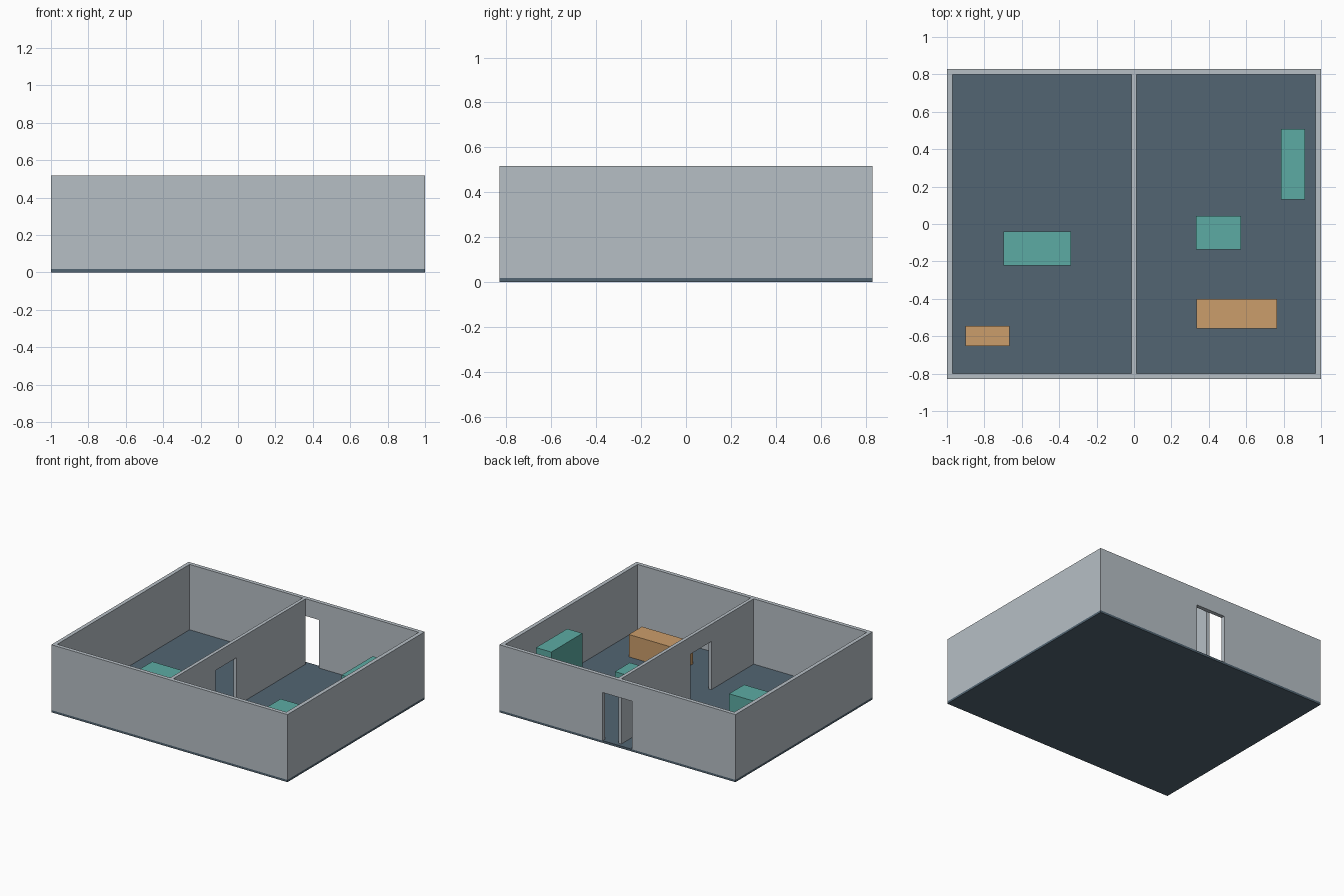
import bpy

if "Cube" in bpy.data.objects:
    bpy.data.objects.remove(bpy.data.objects["Cube"])


def material(name, rgb):
    m = bpy.data.materials.new(name)
    m.diffuse_color = (*rgb, 1)
    m.use_nodes = True
    m.node_tree.nodes["Principled BSDF"].inputs["Base Color"].default_value = m.diffuse_color
    return m


WALL = material("pale grey wall", (0.47, 0.52, 0.56))
FLOOR = material("slate floor", (0.085, 0.13, 0.17))
TEAL = material("teal furniture", (0.107, 0.41, 0.37))
WOOD = material("tan furniture", (0.60, 0.34, 0.145))

W, D, H = 1.0, 0.83, 0.517      # half width, half depth, total height
T, P = 0.03, 0.013              # outer wall thickness, half partition thickness
BASE, DOOR = 0.017, 0.385       # floor top, doorway top


def box(name, x, y, z, mat=None):
    """Axis-aligned box from (min, max) ranges."""
    bpy.ops.mesh.primitive_cube_add(
        size=1, location=[(a + b) / 2 for a, b in (x, y, z)])
    ob = bpy.context.object
    ob.name = name
    ob.scale = [b - a for a, b in (x, y, z)]
    bpy.ops.object.transform_apply(location=False, rotation=False, scale=True)
    if mat:
        ob.data.materials.append(mat)
    return ob


def cut(target, cutter):
    """Boolean subtract, then discard the cutter."""
    mod = target.modifiers.new("opening", "BOOLEAN")
    mod.operation = "DIFFERENCE"
    mod.solver = "EXACT"
    mod.object = cutter
    bpy.context.view_layer.objects.active = target
    bpy.ops.object.modifier_apply(modifier=mod.name)
    bpy.data.objects.remove(cutter)


# Floor slab
box("floor_slab", (-W, W), (-D, D), (0, BASE), FLOOR)

# Outer walls, hollowed, with a doorway in the back wall
walls = box("outer_walls", (-W, W), (-D, D), (BASE, H), WALL)
cut(walls, box("room_cutter", (-W + T, W - T), (-D + T, D - T), (-0.2, 1)))
cut(walls, box("back_door_cutter", (-0.124, 0.124), (D - 0.1, D + 0.1), (-0.1, DOOR)))

# Partition between the two rooms with its own doorway
partition = box("partition_wall", (-P, P), (-D + T, D - T), (BASE, H), WALL)
cut(partition, box("inner_door_cutter", (-0.1, 0.1), (-0.288, -0.038), (-0.1, DOOR)))

# Furniture blocks: name, x range, y range, top height, material
for name, x, y, top, mat in (
    ("tall_cabinet", (0.785, 0.914), (0.131, 0.508), 0.395, TEAL),
    ("low_table", (0.331, 0.572), (-0.137, 0.043), 0.125, TEAL),
    ("left_room_table", (-0.698, -0.337), (-0.222, -0.04), 0.167, TEAL),
    ("left_room_bench", (-0.90, -0.666), (-0.652, -0.545), 0.16, WOOD),
    ("long_sideboard", (0.334, 0.765), (-0.559, -0.401), 0.188, WOOD),
):
    box(name, x, y, (BASE, top), mat)
